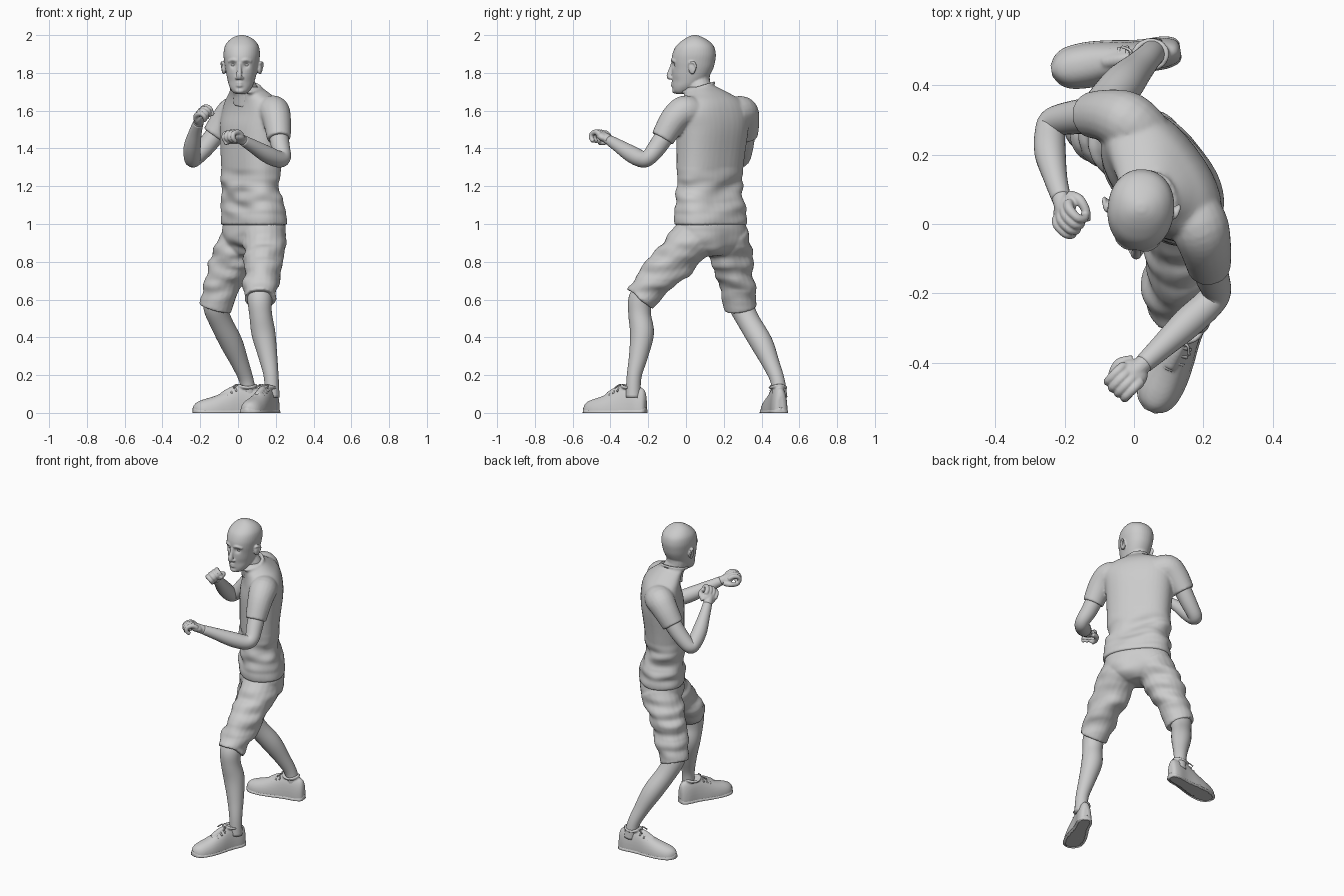
import bpy, bmesh, math
from mathutils import Vector, Matrix, noise

if "Cube" in bpy.data.objects:
    bpy.data.objects.remove(bpy.data.objects["Cube"])

U, F = Vector((0.6, -0.8, 0)), Vector((-0.8, -0.6, 0))   # torso width axis, facing axis


def spline(rows, n=5):
    """Catmull-Rom through rows of numbers."""
    P = [rows[0]] + list(rows) + [rows[-1]]
    out = []
    for a, b, c, d in zip(P, P[1:], P[2:], P[3:]):
        for k in range(n):
            t = k / n
            out.append([0.5 * (2*q + (r-p)*t + (2*p-5*q+4*r-s)*t*t + (3*q-p-3*r+s)*t**3)
                        for p, q, r, s in zip(a, b, c, d)])
    return out + [list(rows[-1])]


def skin(bm, rings):
    """Bridge rings of points and cap both ends."""
    vs = [[bm.verts.new(p) for p in r] for r in rings]
    n = len(vs[0])
    for a, b in zip(vs, vs[1:]):
        for i in range(n):
            bm.faces.new((a[i], a[(i+1) % n], b[(i+1) % n], b[i]))
    bm.faces.new(vs[0][::-1])
    bm.faces.new(vs[-1])


def tube(bm, pts, n=20, steps=5):
    """Round limb through (x, y, z, radius) points."""
    rows = spline(pts, steps)
    c = [Vector(r[:3]) for r in rows]
    prev = (c[1] - c[0]).normalized()
    side = prev.orthogonal().normalized()
    rings = []
    for i, r in enumerate(rows):
        t = (c[min(i+1, len(c)-1)] - c[max(i-1, 0)]).normalized()
        side = prev.rotation_difference(t) @ side
        prev, up = t, t.cross(side)
        rings.append([c[i] + r[3] * (math.cos(a)*side + math.sin(a)*up)
                      for a in (math.tau*k/n for k in range(n))])
    skin(bm, rings)


def sup(a, p):
    f = lambda v: math.copysign(abs(v) ** (2 / p), v)
    return f(math.cos(a)), f(math.sin(a))


def loft(bm, rows, u, f, p=2.4, n=40):
    """Horizontal rings (z, cx, cy, half width, half depth)."""
    skin(bm, [[Vector((x, y, z)) + u*w*sup(math.tau*k/n, p)[0] + f*d*sup(math.tau*k/n, p)[1]
               for k in range(n)] for z, x, y, w, d in spline(rows)])


def ball(bm, loc, size):
    bmesh.ops.create_uvsphere(bm, u_segments=24, v_segments=14, radius=1,
                              matrix=Matrix.Translation(loc) @ Matrix.Diagonal((*size, 1)))


def finish(name, bm, voxel=0, smooth=3, matrix=None):
    """Make the object; with a voxel size, fuse its pieces into one skin."""
    bmesh.ops.recalc_face_normals(bm, faces=bm.faces)
    me = bpy.data.meshes.new(name)
    bm.to_mesh(me)
    bm.free()
    ob = bpy.data.objects.new(name, me)
    bpy.context.collection.objects.link(ob)
    if voxel:
        m = ob.modifiers.new("fuse", 'REMESH')
        m.mode, m.voxel_size = 'VOXEL', voxel
        m = ob.modifiers.new("soften", 'SMOOTH')
        m.factor, m.iterations = 0.5, smooth
        dg = bpy.context.evaluated_depsgraph_get()
        ob.data = bpy.data.meshes.new_from_object(ob.evaluated_get(dg))
        ob.modifiers.clear()
    if matrix:
        ob.data.transform(matrix)
    for poly in ob.data.polygons:
        poly.use_smooth = True
    return ob


def folds(ob, lo, hi, amp):
    """Soft cloth folds between two heights."""
    moves = []
    for v in ob.data.vertices:
        w = max(0, 1 - abs((v.co.z - (lo+hi)/2) / ((hi-lo)/2)))
        q = Vector((v.co.x*7, v.co.y*7, v.co.z*17))
        moves.append(v.co + v.normal * amp * min(1, 2*w) * noise.noise(q))
    for v, c in zip(ob.data.vertices, moves):
        v.co = c


# shirt: torso, sleeves and collar
bm = bmesh.new()
loft(bm, [(0.995, .085, .13, .205, .138), (1.03, .085, .13, .205, .138), (1.12, .078, .125, .196, .125),
          (1.2, .07, .122, .19, .114), (1.35, .07, .13, .195, .122), (1.5, .075, .14, .207, .13),
          (1.59, .083, .14, .215, .118), (1.65, .075, .135, .18, .105), (1.69, .06, .115, .125, .09),
          (1.725, .043, .085, .078, .076)], U, F)
tube(bm, [(.03, .25, 1.58, .085), (-.02, .295, 1.59, .087), (-.07, .312, 1.545, .077), (-.127, .315, 1.468, .066)])
tube(bm, [(.17, .04, 1.59, .08), (.19, -.01, 1.595, .084), (.206, -.065, 1.55, .075), (.217, -.125, 1.452, .063)])
tube(bm, [(.04 + .078*math.cos(a), .066 + .082*math.sin(a), 1.722 + .025*math.sin(a), .009)
          for a in (math.tau*k/16 for k in range(17))], 10, 2)
folds(finish("shirt", bm, .008), 1.0, 1.3, .02)

# shorts: pelvis and two legs
bm = bmesh.new()
loft(bm, [(1.03, .085, .132, .19, .122), (.95, .085, .135, .198, .134), (.88, .085, .135, .16, .115),
          (.835, .08, .135, .07, .07)], U, F)
tube(bm, [(.135, .06, .95, .115), (.138, .0, .88, .115), (.132, -.075, .795, .107), (.12, -.17, .69, .092),
          (.117, -.243, .603, .084)])
tube(bm, [(.04, .215, .95, .115), (.0, .232, .87, .115), (-.048, .248, .77, .108), (-.09, .272, .66, .095),
          (-.122, .29, .552, .088)])
folds(finish("shorts", bm, .008), .55, .98, .022)

# bare legs
LEGS = {
    "left_leg": [(.117, -.2, .655, .066), (.115, -.24, .6, .065), (.12, -.245, .52, .06), (.135, -.233, .42, .063),
                 (.158, -.252, .3, .05), (.176, -.275, .19, .039), (.18, -.28, .08, .04)],
    "right_leg": [(-.11, .28, .62, .068), (-.118, .295, .56, .065), (-.09, .335, .48, .06), (-.035, .4, .37, .06),
                  (.012, .45, .26, .046), (.045, .485, .17, .038), (.06, .497, .08, .04)]}
for name, pts in LEGS.items():
    bm = bmesh.new()
    tube(bm, pts, 28)
    finish(name, bm)

# bare arms
ARMS = {
    "left_arm": [(.21, -.09, 1.5, .052), (.225, -.15, 1.41, .049), (.237, -.195, 1.355, .043), (.215, -.23, 1.343, .044),
                 (.155, -.285, 1.368, .045), (.08, -.355, 1.412, .035), (.028, -.403, 1.442, .028)],
    "right_arm": [(-.1, .315, 1.5, .054), (-.17, .308, 1.41, .049), (-.23, .295, 1.347, .043), (-.242, .265, 1.352, .044),
                  (-.242, .205, 1.41, .045), (-.226, .13, 1.485, .034), (-.21, .075, 1.535, .028)]}
# fists: local x runs along the forearm, z out of the back of the hand
BACKS = {"left_arm": (Vector((.1, .2, 1)), -1), "right_arm": (Vector((-.8, .1, .6)), 1)}
for name, pts in ARMS.items():
    bm = bmesh.new()
    tube(bm, pts, 28)
    finish(name, bm)
    wrist = Vector(pts[-1][:3])
    x = (wrist - Vector(pts[-2][:3])).normalized()
    back, s = BACKS[name]
    y = back.cross(x).normalized()
    z = x.cross(y)
    M = Matrix.Translation(wrist) @ Matrix((x, y, z)).transposed().to_4x4()
    bm = bmesh.new()
    tube(bm, [(-.015, 0, 0, .027), (.02, 0, 0, .027), (.05, 0, 0, .026)])
    ball(bm, (.048, 0, 0), (.045, .045, .025))
    for k in range(4):
        w = (k - 1.5) * .0225
        e = .006 * (1 - abs(k - 1.3) / 1.5)
        tube(bm, [(.05, w, .008, .014), (.08+e, w, .012, .0145), (.108+e, w, -.008, .013),
                  (.104+e, w, -.032, .0125), (.078, w, -.042, .011)], 12)
    tube(bm, [(.015, .028*s, -.008, .017), (.045, .05*s, -.02, .015), (.075, .042*s, -.04, .013),
              (.095, .02*s, -.052, .011)], 12)
    finish(name.replace("arm", "fist"), bm, .004, 2, M)

# head, built facing -y and then turned slightly
TURN = (Matrix.Translation((.02, .045, 0)) @ Matrix.Rotation(math.radians(-6), 4, 'Z')
        @ Matrix.Translation((0, -.045, 0)))
bm = bmesh.new()
loft(bm, [(z, 0, (a+b)/2, w, (b-a)/2) for z, a, b, w in
          [(1.688, -.05, .0, .025), (1.70, -.066, .03, .043), (1.73, -.071, .075, .062), (1.77, -.074, .115, .074),
           (1.82, -.074, .143, .085), (1.86, -.077, .154, .092), (1.90, -.072, .158, .096), (1.94, -.054, .148, .09),
           (1.97, -.022, .12, .07), (1.99, .01, .085, .042), (2.0, .035, .058, .012)]],
     Vector((1, 0, 0)), Vector((0, 1, 0)), 2.15)
tube(bm, [(0, .065, 1.80, .062), (.0, .065, 1.75, .063), (.018, .08, 1.7, .068), (.025, .1, 1.65, .08)])
tube(bm, [(0, -.072, 1.85, .009), (0, -.079, 1.82, .012), (0, -.088, 1.785, .016), (0, -.082, 1.768, .012)], 12)  # nose
for z, r in ((1.746, .008), (1.733, .009)):                                                                     # lips
    tube(bm, [(-.025, -.062, z - .002, .003), (0, -.072, z, r), (.025, -.062, z - .002, .003)], 10)
ball(bm, (0, -.06, 1.705), (.024, .014, .014))
for s in (-1, 1):
    ball(bm, (.012*s, -.079, 1.773), (.011, .012, .009))
    tube(bm, [(.014*s, -.072, 1.863, .009), (.035*s, -.067, 1.868, .01), (.06*s, -.05, 1.86, .008)], 10)
    # ear with a raised rim
    ball(bm, (.095*s, .042, 1.825), (.012, .02, .032))
    tube(bm, [(.086*s, .028, 1.835, .005), (.1*s, .03, 1.853, .006), (.108*s, .055, 1.853, .007),
              (.107*s, .062, 1.83, .006), (.098*s, .045, 1.797, .007)], 10)
head = finish("head", bm, .0045, 4)
# press in eye sockets and cheeks
for v in head.data.vertices:
    for px, pz, rad, depth in ((.034, 1.842, .016, .013), (.052, 1.755, .025, .005)):
        if v.co.y < .0:
            d2 = (abs(v.co.x) - px) ** 2 + (v.co.z - pz) ** 2
            v.co.y += depth * math.exp(-d2 / rad ** 2)
head.data.transform(TURN)
for s, name in ((-1, "right_eye"), (1, "left_eye")):
    bm = bmesh.new()
    ball(bm, (.034*s, -.046, 1.842), (.016, .014, .01))
    finish(name, bm, matrix=TURN)

# shoes: stations (fraction from heel, half width, height)
STATIONS = [(0, .018, .09), (.03, .033, .122), (.12, .043, .14), (.27, .044, .147), (.38, .048, .14), (.52, .056, .115),
            (.7, .062, .088), (.86, .057, .07), (.95, .04, .055), (1, .012, .034)]
SHOES = {"left": ((.195, -.213), (.045, -.54)), "right": ((.134, .502), (-.238, .442))}
for side, (heel, toe) in SHOES.items():
    heel, toe = Vector((*heel, 0)), Vector((*toe, 0))
    x = (toe - heel).normalized()
    M = Matrix.Translation(heel) @ Matrix((x, Vector((0, 0, 1)).cross(x), Vector((0, 0, 1)))).transposed().to_4x4()
    L = (toe - heel).length

    def body(bm, extra, height=None):
        skin(bm, [[Vector((t*L, (w+extra)*sup(a, 2.3)[0], max(0, (height or h)*sup(a, 2.3)[1])))
                   for a in (math.pi*k/20 for k in range(21))] for t, w, h in spline(STATIONS, 4)])

    bm = bmesh.new()
    body(bm, 0)
    tube(bm, [(.088 + .047*math.cos(a), .04*math.sin(a), .14 + .006*math.cos(2*a), .009)
              for a in (math.tau*k/12 for k in range(13))], 10, 2)
    tube(bm, [(.13, 0, .135, .014), (.17, 0, .118, .02), (.22, 0, .092, .018)], 12)
    finish(side + "_shoe", bm, .006, 2, M)
    bm = bmesh.new()
    body(bm, .004, .03)
    finish(side + "_sole", bm, matrix=M)
    bm = bmesh.new()
    for k in range(4):
        lx, lz = .15 + .024*k, .137 - .0125*k
        tube(bm, [(lx, -.034, lz - .022, .005), (lx + .004, 0, lz, .005), (lx, .034, lz - .022, .005)], 8)
    for s in (-1, 1):
        tube(bm, [(.15, 0, .14, .004), (.142, .02*s, .15, .004), (.165, .036*s, .132, .004)], 8)
    finish(side + "_laces", bm, matrix=M)
